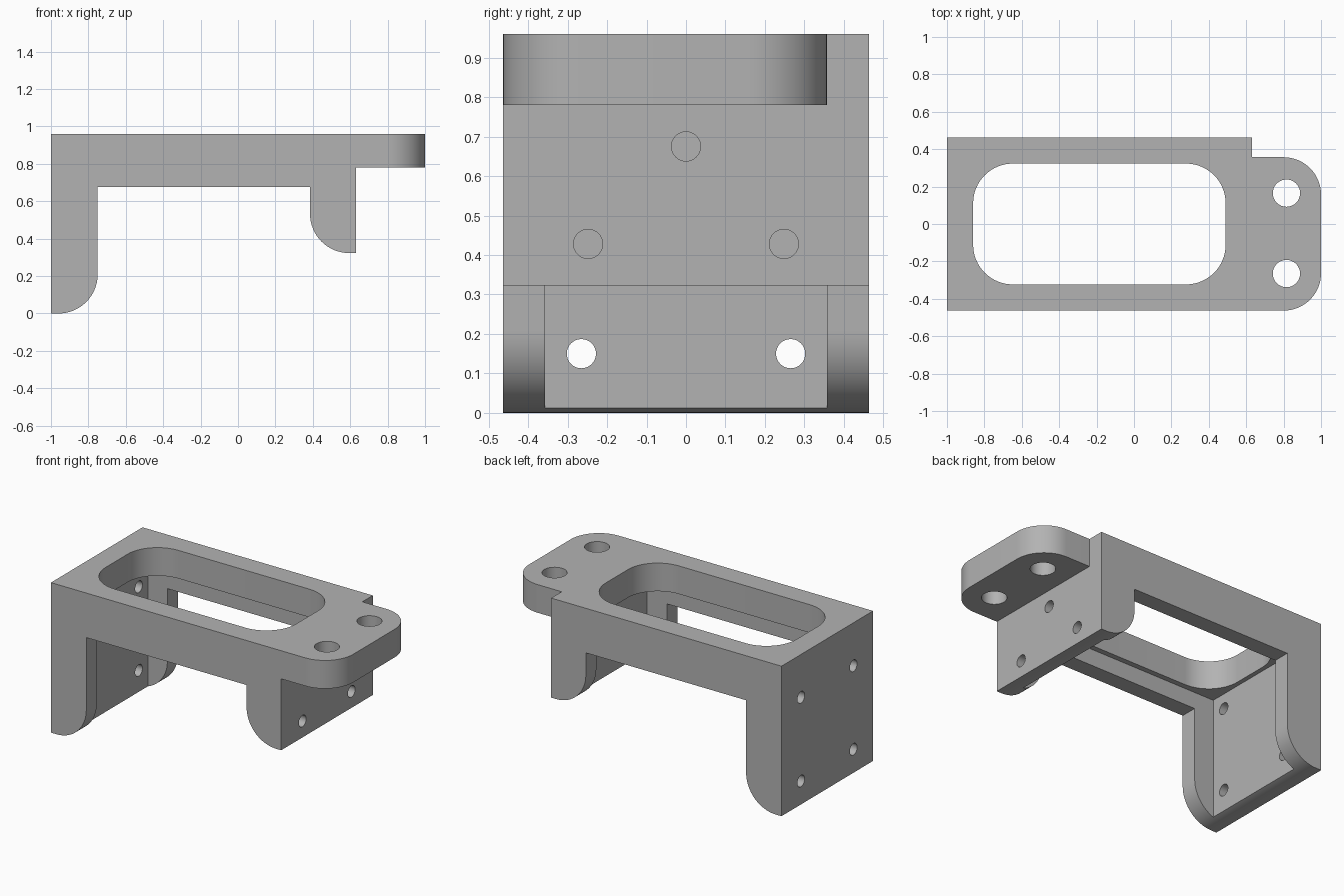
import bpy, bmesh, math
from mathutils import Vector

if "Cube" in bpy.data.objects:
    bpy.data.objects.remove(bpy.data.objects["Cube"], do_unlink=True)

grey = bpy.data.materials.new("plain grey")
grey.use_nodes = True
colour = (0.45, 0.45, 0.45, 1)
grey.diffuse_color = colour
grey.node_tree.nodes["Principled BSDF"].inputs["Base Color"].default_value = colour

W = 0.463           # half width of the bracket
INNER = 0.357       # half width between the side ribs
TOP, RAIL, CEILING = 0.96, 0.675, 0.78
LEFT, RIGHT = -1.0, 0.63
AXES = {"x": lambda u, v, w: (w, u, v),
        "y": lambda u, v, w: (u, w, v),
        "z": lambda u, v, w: (u, v, w)}


def arc(cx, cy, r, start, end, steps=16):
    """Points along an arc, angles in degrees."""
    return [(cx + r * math.cos(math.radians(start + (end - start) * i / steps)),
             cy + r * math.sin(math.radians(start + (end - start) * i / steps)))
            for i in range(steps + 1)]


def prism(name, outline, axis, low, high):
    """Extrude a 2D outline along an axis."""
    bm = bmesh.new()
    place = AXES[axis]
    face = bm.faces.new([bm.verts.new(place(u, v, low)) for u, v in outline])
    moved = bmesh.ops.extrude_face_region(bm, geom=[face])["geom"]
    bmesh.ops.translate(bm, vec=Vector(place(0, 0, high - low)),
                        verts=[g for g in moved if isinstance(g, bmesh.types.BMVert)])
    bmesh.ops.recalc_face_normals(bm, faces=bm.faces)
    mesh = bpy.data.meshes.new(name)
    bm.to_mesh(mesh)
    bm.free()
    mesh.materials.append(grey)
    ob = bpy.data.objects.new(name, mesh)
    bpy.context.scene.collection.objects.link(ob)
    return ob


def combine(target, other, operation):
    """Apply a boolean and discard the helper."""
    mod = target.modifiers.new(operation, "BOOLEAN")
    mod.operation, mod.object, mod.solver = operation, other, "EXACT"
    bpy.context.view_layer.objects.active = target
    bpy.ops.object.modifier_apply(modifier=mod.name)
    bpy.data.objects.remove(other, do_unlink=True)


def box_outline(u0, u1, v0, v1):
    return [(u0, v0), (u1, v0), (u1, v1), (u0, v1)]


def drill(target, axis, u, v, r, low, high):
    hole = prism("hole_cutter", arc(u, v, r, 0, 360, 32)[:-1], axis, low, high)
    combine(target, hole, "DIFFERENCE")


# Side profile with two round-footed legs
R = 0.21
profile = [(LEFT, TOP), (LEFT, 0)]
profile += arc(-0.96, R, R, -90, 0)
profile += [(-0.75, RAIL), (0.385, RAIL)]
profile += arc(0.385 + R, 0.323 + R, R, 180, 270)
profile += [(RIGHT, 0.323), (RIGHT, TOP)]
bracket = prism("bracket", profile, "y", -W, W)

# Underside pocket, leaving end plates, side ribs and top plate
pocket = prism("pocket_cutter", box_outline(-0.888, 0.525, -INNER, INNER),
               "z", -0.2, CEILING)
combine(bracket, pocket, "DIFFERENCE")

# Mounting tab with rounded outer corners
T = 0.2
tab_outline = [(0.57, INNER), (0.57, -W)]
tab_outline += arc(1 - T, -W + T, T, -90, 0)
tab_outline += arc(1 - T, INNER - T, T, 0, 90)
combine(bracket, prism("tab", tab_outline, "z", CEILING, TOP), "UNION")

# Rounded window through the top plate
S = 0.212
x0, x1, y1 = -0.86, 0.49, 0.323
slot = (arc(x1 - S, y1 - S, S, 0, 90) + arc(x0 + S, y1 - S, S, 90, 180)
        + arc(x0 + S, S - y1, S, 180, 270) + arc(x1 - S, S - y1, S, 270, 360))
combine(bracket, prism("slot_cutter", slot, "z", 0.6, 1.2), "DIFFERENCE")

# Tab holes
for y in (0.165, -0.265):
    drill(bracket, "z", 0.815, y, 0.073, 0.6, 1.2)

# Screw holes in the tall plate and the short plate
for y in (-0.265, 0.265):
    for z in (0.15, 0.685):
        drill(bracket, "x", y, z, 0.037, -1.2, -0.8)
for y, z in ((0, 0.675), (-0.248, 0.428), (0.248, 0.428)):
    drill(bracket, "x", y, z, 0.037, 0.45, 0.75)

# Smooth curved walls, sharp edges elsewhere
bpy.ops.object.select_all(action="DESELECT")
bracket.select_set(True)
bpy.context.view_layer.objects.active = bracket
bpy.ops.object.shade_smooth_by_angle(angle=math.radians(30))
